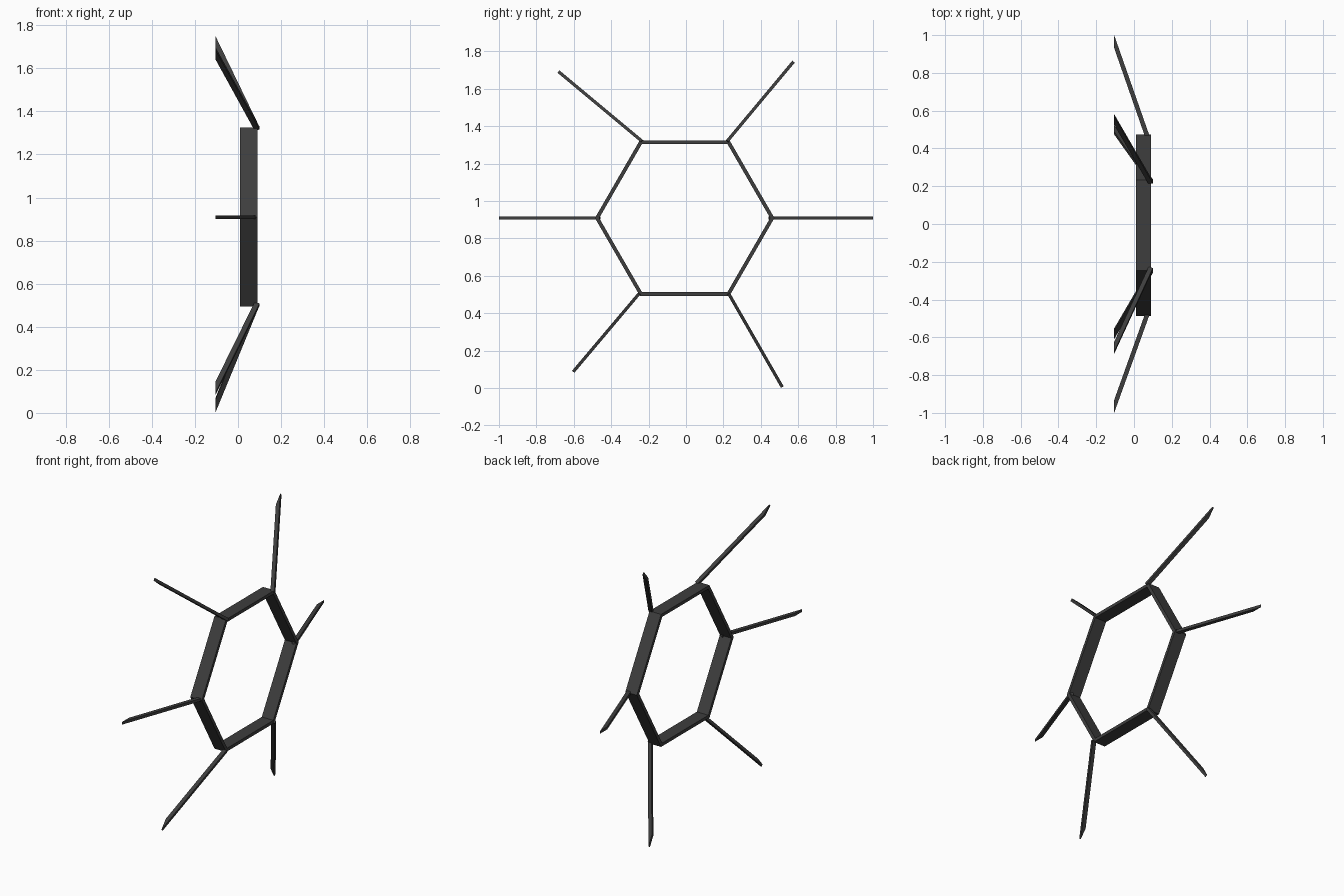
import bpy
import bmesh
from math import radians
from mathutils import Matrix, Vector

cube = bpy.data.objects.get("Cube")
if cube:
    bpy.data.objects.remove(cube, do_unlink=True)

# One dark grey material for everything
grey = bpy.data.materials.new("dark_grey")
grey.use_nodes = True
grey.diffuse_color = (0.048, 0.048, 0.048, 1)
grey.node_tree.nodes["Principled BSDF"].inputs["Base Color"].default_value = grey.diffuse_color

CENTRE = Vector((0, -0.007, 0.909))


def finish(name, bm):
    bmesh.ops.recalc_face_normals(bm, faces=bm.faces)
    mesh = bpy.data.meshes.new(name)
    bm.to_mesh(mesh)
    bm.free()
    mesh.materials.append(grey)
    obj = bpy.data.objects.new(name, mesh)
    bpy.context.collection.objects.link(obj)
    return obj


def hexagonal_ring(outer, inner, x0, x1):
    """Mitred ring of six flat bars around the x axis."""
    bm = bmesh.new()
    section = [(x0, outer), (x1, outer), (x1, inner), (x0, inner)]
    loops = []
    for i in range(6):
        turn = Matrix.Rotation(radians(60 * i), 3, 'X')
        loops.append([bm.verts.new(CENTRE + turn @ Vector((x, r, 0))) for x, r in section])
    for i in range(6):
        a, b = loops[i], loops[(i + 1) % 6]
        for j in range(4):
            k = (j + 1) % 4
            bm.faces.new((a[j], a[k], b[k], b[j]))
    return finish("hexagonal_ring", bm)


def arm(name, root, tip, thickness=0.017):
    """Slanted bar whose tip is cut square to the x axis."""
    root, tip = Vector(root), Vector(tip)
    radial = Vector((0, tip.y - root.y, tip.z - root.z)).normalized()
    side = radial.cross(Vector((1, 0, 0))) * thickness / 2
    along = (tip - root).normalized()
    across = along.cross(side).normalized()
    if across.x < 0:
        across = -across
    profile = [root, tip, tip - radial * 0.068, root - across * 0.024]
    bm = bmesh.new()
    a = [bm.verts.new(p + side) for p in profile]
    b = [bm.verts.new(p - side) for p in profile]
    bm.faces.new(a)
    bm.faces.new(b[::-1])
    for j in range(4):
        k = (j + 1) % 4
        bm.faces.new((a[j], b[j], b[k], a[k]))
    return finish(name, bm)


hexagonal_ring(0.480, 0.457, 0.01, 0.09)

# Arms reach out from the corners and lean back toward -x
TIP_X = -0.105
arm("rear_arm", (0.088, 0.45, 0.909), (TIP_X, 1.0, 0.909))
arm("front_arm", (0.088, -0.464, 0.909), (TIP_X, -1.0, 0.909))
arm("upper_rear_arm", (0.1, 0.222, 1.322), (TIP_X, 0.575, 1.745))
arm("upper_front_arm", (0.1, -0.238, 1.322), (TIP_X, -0.682, 1.692))
arm("lower_front_arm", (0.1, -0.252, 0.503), (TIP_X, -0.603, 0.087))
arm("lower_rear_arm", (0.1, 0.229, 0.503), (TIP_X, 0.515, 0.005))
